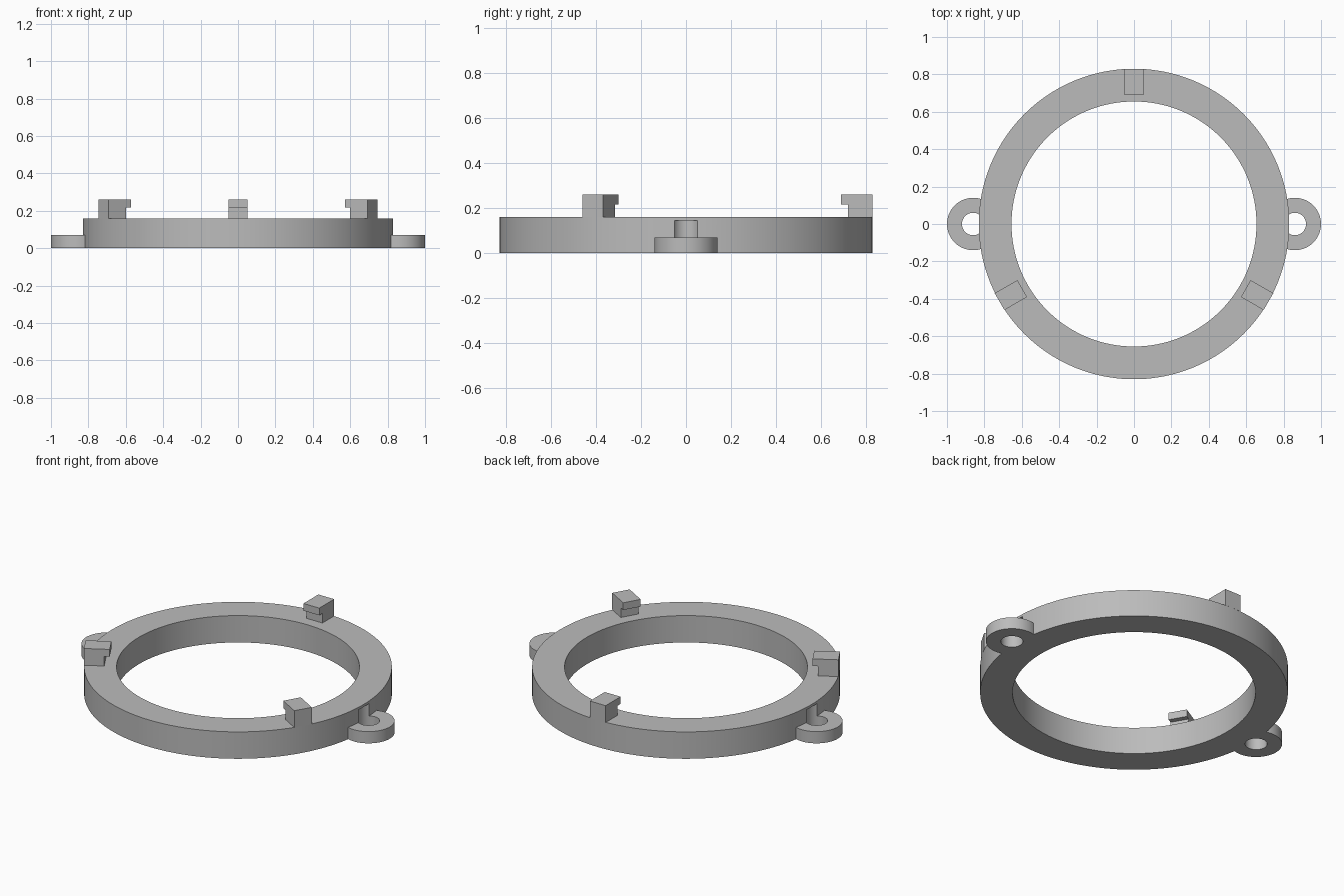
import bpy
import bmesh
from math import pi, radians
from mathutils import Matrix

cube = bpy.data.objects.get("Cube")
if cube:
    bpy.data.objects.remove(cube, do_unlink=True)

RING_OUT, RING_IN, RING_H = 0.83, 0.655, 0.16
LUG_X, LUG_R, LUG_H = 0.86, 0.14, 0.07
HOLE_R, HOLE_TOP = 0.06, 0.145

grey = bpy.data.materials.new("plain grey")
grey.use_nodes = True
colour = (0.5, 0.5, 0.5, 1)
grey.diffuse_color = colour
grey.node_tree.nodes["Principled BSDF"].inputs["Base Color"].default_value = colour


def make_object(name, bm):
    bmesh.ops.recalc_face_normals(bm, faces=bm.faces)
    mesh = bpy.data.meshes.new(name)
    bm.to_mesh(mesh)
    bm.free()
    mesh.materials.append(grey)
    obj = bpy.data.objects.new(name, mesh)
    bpy.context.collection.objects.link(obj)
    return obj


def cylinder(name, x, radius, bottom, top, sides):
    bm = bmesh.new()
    place = Matrix.Translation((x, 0, (bottom + top) / 2))
    bmesh.ops.create_cone(bm, cap_ends=True, segments=sides, radius1=radius,
                          radius2=radius, depth=top - bottom, matrix=place)
    return make_object(name, bm)


def activate(obj):
    bpy.ops.object.select_all(action="DESELECT")
    obj.select_set(True)
    bpy.context.view_layer.objects.active = obj


def combine(target, tool, operation):
    mod = target.modifiers.new(operation.lower(), "BOOLEAN")
    mod.operation = operation
    mod.solver = "EXACT"
    mod.object = tool
    activate(target)
    bpy.ops.object.modifier_apply(modifier=mod.name)
    bpy.data.objects.remove(tool, do_unlink=True)


# Ring body
ring = cylinder("mounting_ring", 0, RING_OUT, 0, RING_H, 160)
combine(ring, cylinder("bore", 0, RING_IN, -0.1, 0.3, 160), "DIFFERENCE")

# Screw lugs, with holes that also notch the ring wall up to the screw head height
for side in (1, -1):
    combine(ring, cylinder("lug", side * LUG_X, LUG_R, 0, LUG_H, 64), "UNION")
for side in (1, -1):
    combine(ring, cylinder("screw_hole", side * LUG_X, HOLE_R, -0.1, HOLE_TOP, 48),
            "DIFFERENCE")
activate(ring)
bpy.ops.object.shade_smooth_by_angle(angle=radians(30))

# Three hooked clips, lip pointing inward: (radius, height) profile
profile = [(0.83, 0.16), (0.83, 0.26), (0.69, 0.26),
           (0.69, 0.217), (0.72, 0.217), (0.72, 0.16)]
for name, angle in (("back_clip", 90), ("right_clip", 210), ("left_clip", 330)):
    bm = bmesh.new()
    face = bm.faces.new([bm.verts.new((r, -0.052, z)) for r, z in profile])
    moved = bmesh.ops.extrude_face_region(bm, geom=[face])["geom"]
    bmesh.ops.translate(bm, vec=(0, 0.104, 0),
                        verts=[v for v in moved if isinstance(v, bmesh.types.BMVert)])
    bmesh.ops.rotate(bm, verts=bm.verts, matrix=Matrix.Rotation(radians(angle), 3, "Z"))
    make_object(name, bm)
